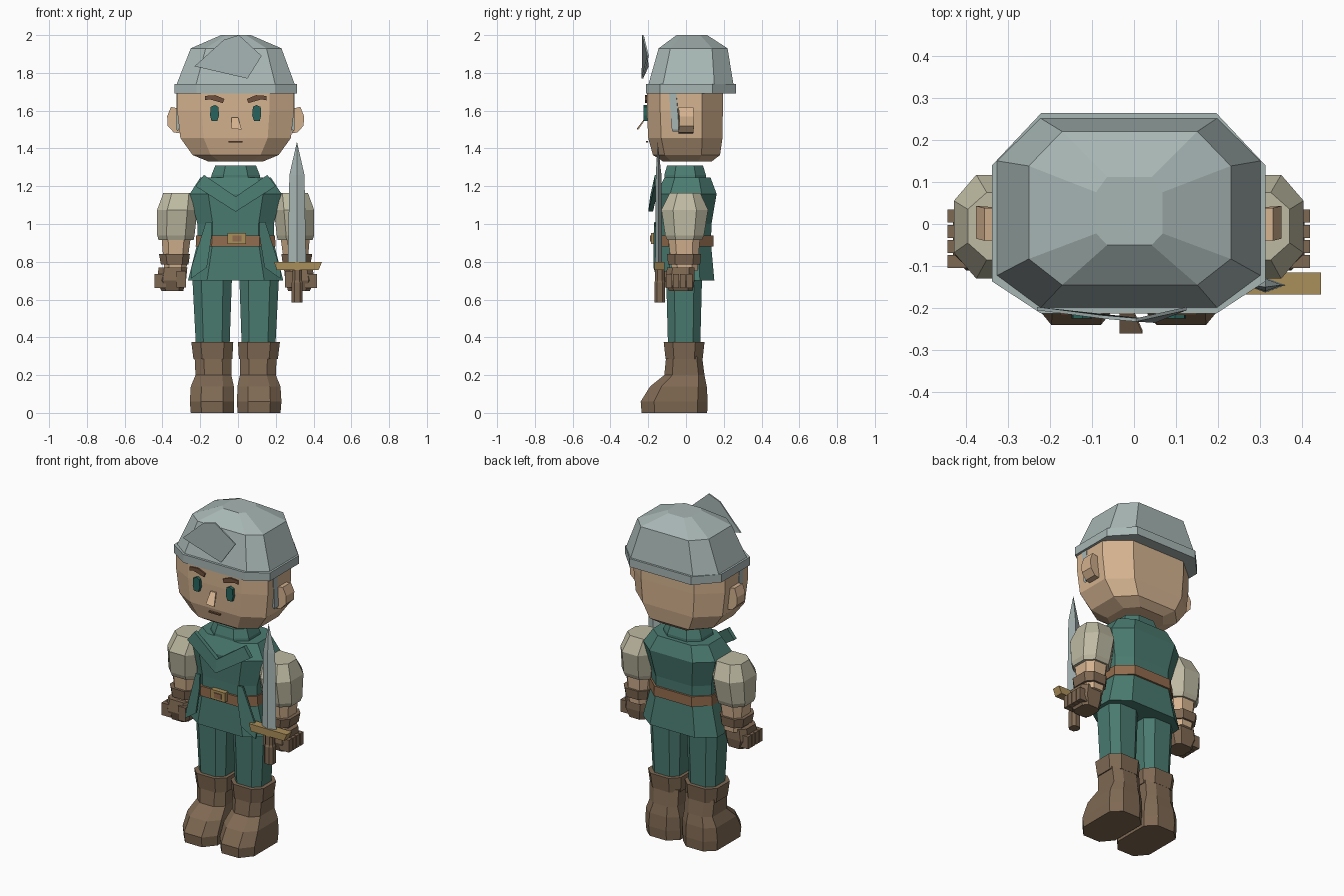
import bpy, bmesh

CX = -0.0125  # symmetry line of the body


def srgb(r, g, b):
    f = lambda c: (c / 255 / 12.92) if c < 10 else ((c / 255 + 0.055) / 1.055) ** 2.4
    return (f(r), f(g), f(b), 1)


def mat(name, *rgb):
    m = bpy.data.materials.new(name)
    m.diffuse_color = srgb(*rgb)
    return m


STEEL = mat("steel", 167, 182, 180)
SKIN = mat("skin", 213, 179, 144)
GREEN = mat("green_cloth", 74, 123, 112)
LINEN = mat("linen", 190, 186, 162)
LEATHER = mat("boot_leather", 127, 105, 83)
BELT = mat("belt_leather", 146, 108, 78)
GOLD = mat("brass", 170, 142, 90)
EYE = mat("eye_teal", 40, 100, 93)
BROW = mat("brow_brown", 112, 80, 60)


def finish(name, bm, material, mirror):
    if mirror:
        for v in bm.verts:
            v.co.x = 2 * CX - v.co.x
    bmesh.ops.recalc_face_normals(bm, faces=bm.faces)
    me = bpy.data.meshes.new(name)
    bm.to_mesh(me)
    bm.free()
    me.materials.append(material)
    ob = bpy.data.objects.new(name, me)
    bpy.context.collection.objects.link(ob)
    return ob


def loft(name, rings, material, k=(0.4, 0.35, 0.45), mirror=False):
    """Stack of chamfered rectangles (z, x0, x1, y0, y1).
    k = chamfer in x, front chamfer in y, back chamfer in y (of half size)."""
    bm = bmesh.new()
    loops = []
    for z, x0, x1, y0, y1 in rings:
        a = k[0] * (x1 - x0) / 2
        f, b = k[1] * (y1 - y0) / 2, k[2] * (y1 - y0) / 2
        pts = [(x0 + a, y0), (x1 - a, y0), (x1, y0 + f), (x1, y1 - b),
               (x1 - a, y1), (x0 + a, y1), (x0, y1 - b), (x0, y0 + f)]
        loops.append([bm.verts.new((x, y, z)) for x, y in pts])
    for lo, hi in zip(loops, loops[1:]):
        for i in range(8):
            j = (i + 1) % 8
            bm.faces.new((lo[i], lo[j], hi[j], hi[i]))
    bm.faces.new(loops[0])
    bm.faces.new(loops[-1])
    return finish(name, bm, material, mirror)


def plate(name, pts, material, depth=0.008, mirror=False):
    """Flat or bent sheet (x, y, z points) thickened toward the back."""
    bm = bmesh.new()
    fr = [bm.verts.new(p) for p in pts]
    bk = [bm.verts.new((x, y + depth, z)) for x, y, z in pts]
    bm.faces.new(fr)
    bm.faces.new(bk[::-1])
    for i in range(len(pts)):
        j = (i + 1) % len(pts)
        bm.faces.new((fr[i], bk[i], bk[j], fr[j]))
    return finish(name, bm, material, mirror)


def box(name, x0, x1, y0, y1, z0, z1, material, mirror=False):
    return plate(name, [(x0, y0, z0), (x1, y0, z0), (x1, y0, z1), (x0, y0, z1)],
                 material, y1 - y0, mirror)


# Head and helmet
loft("head", [(1.33, -0.155, 0.13, -0.12, 0.135), (1.365, -0.24, 0.215, -0.175, 0.18),
              (1.455, -0.305, 0.28, -0.2, 0.193), (1.6, -0.322, 0.297, -0.207, 0.195),
              (1.72, -0.322, 0.297, -0.207, 0.195)], SKIN, (0.42, 0.35, 0.55))
loft("helmet_band", [(1.69, -0.337, 0.312, -0.213, 0.264),
                     (1.74, -0.337, 0.312, -0.213, 0.264)], STEEL, (0.36, 0.32, 0.52))
loft("helmet_dome", [(1.735, -0.327, 0.302, -0.2, 0.252), (1.93, -0.25, 0.23, -0.145, 0.22),
                     (2.0, -0.09, 0.068, -0.05, 0.112)], STEEL, (0.33, 0.34, 0.45))
plate("helmet_crest", [(-0.23, -0.205, 1.835), (0.05, -0.235, 1.77), (0.125, -0.205, 1.89),
                       (0.005, -0.232, 2.0), (-0.075, -0.225, 1.975)], STEEL)

# Face
plate("nose", [(-0.035, -0.215, 1.565), (0.0, -0.215, 1.565),
               (0.02, -0.26, 1.5), (-0.035, -0.26, 1.505)], SKIN)
box("mouth", -0.05, 0.025, -0.213, -0.2, 1.431, 1.439, BROW)

for side, m in (("left", False), ("right", True)):
    # Eyes, brows, ears and helmet side straps
    plate(side + "_eye", [(-0.14, -0.225, 1.545), (-0.11, -0.225, 1.545), (-0.1, -0.225, 1.575),
                          (-0.104, -0.225, 1.62), (-0.122, -0.225, 1.63), (-0.145, -0.225, 1.62),
                          (-0.148, -0.225, 1.575)], EYE, 0.02, m)
    plate(side + "_brow", [(-0.175, -0.216, 1.655), (-0.15, -0.216, 1.66), (-0.08, -0.216, 1.64),
                           (-0.072, -0.216, 1.662), (-0.12, -0.216, 1.682),
                           (-0.175, -0.216, 1.678)], BROW, 0.012, m)
    plate(side + "_ear", [(-0.31, -0.04, 1.48), (-0.34, -0.04, 1.485), (-0.372, -0.035, 1.52),
                          (-0.375, -0.035, 1.57), (-0.355, -0.04, 1.62), (-0.31, -0.04, 1.61)],
          SKIN, 0.078, m)
    plate(side + "_strap", [(-0.325, -0.09, 1.7), (-0.325, -0.075, 1.5), (-0.32, -0.07, 1.49),
                            (-0.312, -0.075, 1.5), (-0.312, -0.09, 1.7)], STEEL, 0.038, m)

    # Arm: puffed sleeve, forearm, cuff and gloved fist
    loft(side + "_sleeve", [(0.915, -0.42, -0.235, -0.1, 0.085), (0.94, -0.428, -0.23, -0.11, 0.095),
                            (1.075, -0.428, -0.215, -0.13, 0.117),
                            (1.165, -0.395, -0.215, -0.085, 0.075)],
         LINEN, (0.5, 0.5, 0.5), m)
    loft(side + "_forearm", [(0.75, -0.39, -0.275, -0.075, 0.06), (0.93, -0.405, -0.25, -0.095, 0.075)],
         SKIN, (0.45, 0.45, 0.45), m)
    loft(side + "_cuff", [(0.785, -0.408, -0.262, -0.095, 0.075), (0.84, -0.418, -0.255, -0.1, 0.08)],
         LEATHER, (0.45, 0.45, 0.45), m)
    loft(side + "_fist", [(0.645, -0.405, -0.29, -0.09, 0.035), (0.7, -0.43, -0.275, -0.11, 0.045),
                          (0.77, -0.42, -0.268, -0.1, 0.045)], LEATHER, (0.4, 0.4, 0.4), m)
    for i in range(4):
        y = -0.105 + i * 0.036
        box(f"{side}_finger_{i + 1}", -0.443, -0.38, y, y + 0.031, 0.66, 0.735, LEATHER, m)
    box(side + "_thumb", -0.325, -0.275, -0.115, -0.07, 0.665, 0.75, LEATHER, m)

    # Leg and boot
    loft(side + "_leg", [(0.34, -0.222, -0.045, -0.095, 0.075), (0.72, -0.242, -0.032, -0.105, 0.085)],
         GREEN, (0.45, 0.45, 0.45), m)
    loft(side + "_boot", [(0.0, -0.25, -0.022, -0.235, 0.112), (0.06, -0.255, -0.02, -0.24, 0.115),
                          (0.14, -0.25, -0.022, -0.19, 0.11), (0.2, -0.225, -0.035, -0.115, 0.098),
                          (0.3, -0.23, -0.035, -0.105, 0.085)], LEATHER, (0.5, 0.4, 0.3), m)
    loft(side + "_boot_cuff", [(0.285, -0.236, -0.03, -0.108, 0.088), (0.375, -0.247, -0.025, -0.118, 0.098)],
         LEATHER, (0.45, 0.45, 0.45), m)

    # Cowl lapel and tunic front flap
    plate(side + "_lapel", [(-0.18, -0.165, 1.26), (-0.225, -0.168, 1.2), (CX, -0.2, 1.065),
                            (CX, -0.19, 1.145)], GREEN, 0.025, m)
    plate(side + "_flap", [(-0.17, -0.165, 1.01), (-0.14, -0.168, 1.01), (-0.14, -0.172, 0.93),
                           (-0.165, -0.172, 0.77), (-0.25, -0.155, 0.71),
                           (-0.25, -0.14, 0.76)], GREEN, 0.012, m)

# Tunic, collar and belt
loft("tunic", [(0.7, -0.265, 0.24, -0.155, 0.15), (0.9, -0.215, 0.19, -0.15, 0.132),
               (1.0, -0.215, 0.19, -0.15, 0.135), (1.16, -0.255, 0.23, -0.155, 0.162),
               (1.245, -0.2, 0.175, -0.115, 0.13)], GREEN, (0.4, 0.45, 0.5))
loft("collar", [(1.23, -0.145, 0.12, -0.115, 0.105), (1.26, -0.14, 0.115, -0.115, 0.105),
                (1.31, -0.12, 0.095, -0.1, 0.09)], GREEN, (0.5, 0.5, 0.5))
loft("belt", [(0.88, -0.224, 0.199, -0.162, 0.145), (0.94, -0.221, 0.196, -0.162, 0.145)],
     BELT, (0.4, 0.45, 0.5))
box("buckle", -0.055, 0.042, -0.185, -0.155, 0.895, 0.952, GOLD)
box("buckle_center", -0.03, 0.018, -0.19, -0.184, 0.908, 0.938, BELT)

# Sword held in the right hand
bm = bmesh.new()
tip = bm.verts.new((0.312, -0.15, 1.435))
rows = []
for z, hx, hy in ((0.79, 0.048, 0.018), (1.26, 0.04, 0.015)):
    rows.append([bm.verts.new((0.312 + dx * hx, -0.145 + dy * hy, z))
                 for dx, dy in ((-1, 0), (0, -1), (1, 0), (0, 1))])
for i in range(4):
    j = (i + 1) % 4
    bm.faces.new((rows[0][i], rows[0][j], rows[1][j], rows[1][i]))
    bm.faces.new((rows[1][i], rows[1][j], tip))
bm.faces.new(rows[0])
finish("sword_blade", bm, STEEL, False)
plate("sword_guard", [(0.205, -0.167, 0.757), (0.427, -0.167, 0.757), (0.445, -0.167, 0.8),
                      (0.19, -0.167, 0.8)], GOLD, 0.052)
loft("sword_grip", [(0.585, 0.284, 0.342, -0.168, -0.11), (0.69, 0.284, 0.342, -0.168, -0.11),
                    (0.7, 0.288, 0.338, -0.163, -0.115), (0.76, 0.288, 0.338, -0.163, -0.115)],
     LEATHER, (0.5, 0.5, 0.5))
